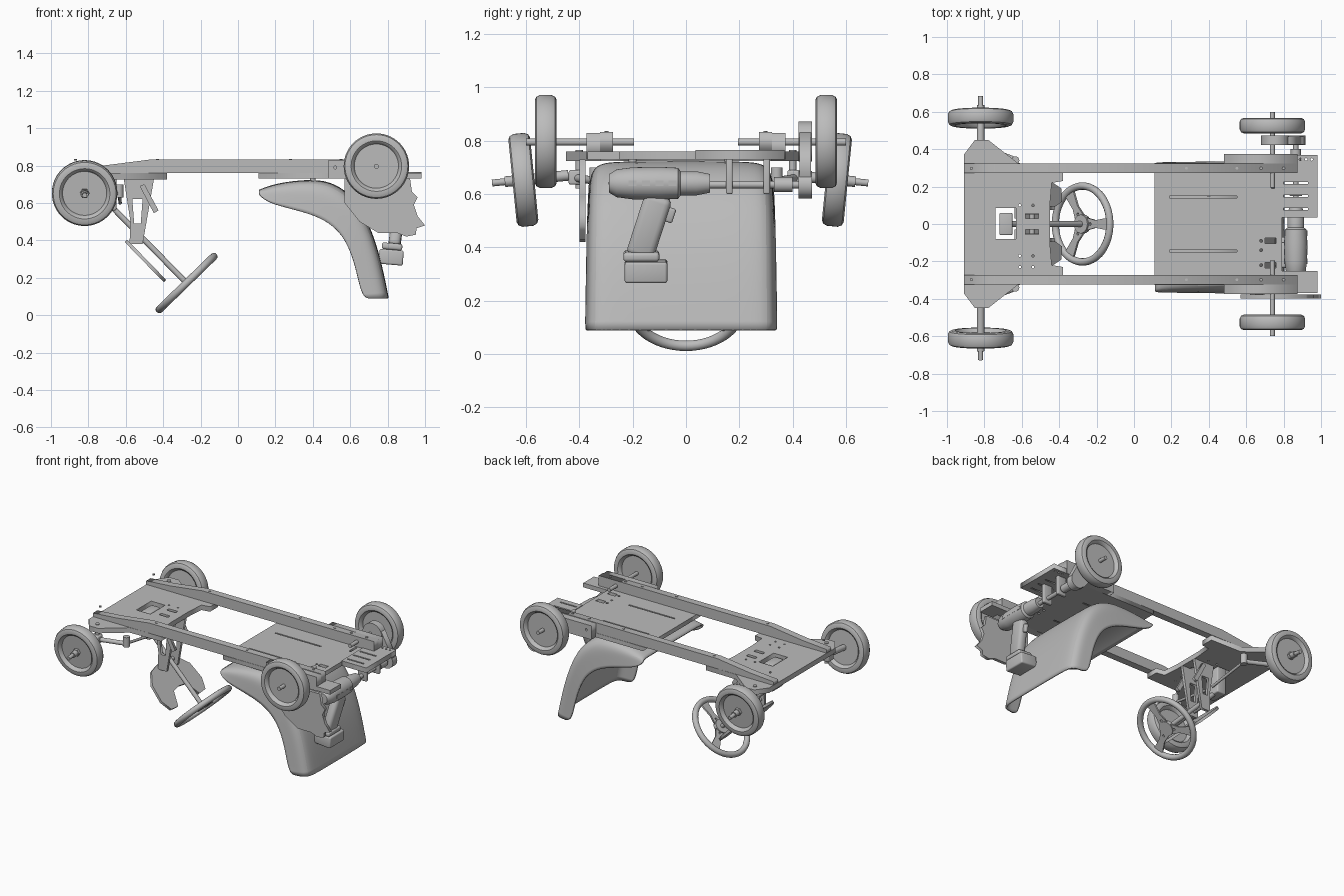
import bpy, bmesh, math
from mathutils import Vector, Matrix

if "Cube" in bpy.data.objects:
    bpy.data.objects.remove(bpy.data.objects["Cube"])

grey = bpy.data.materials.new("plain_grey")
grey.use_nodes = True
COL = (0.5, 0.5, 0.5, 1)
grey.diffuse_color = COL
grey.node_tree.nodes["Principled BSDF"].inputs["Base Color"].default_value = COL


def add(name, mesh, matrix=None, smooth=True):
    ob = bpy.data.objects.new(name, mesh)
    bpy.context.collection.objects.link(ob)
    if matrix:
        ob.matrix_world = matrix
    mesh.materials.clear()
    mesh.materials.append(grey)
    if smooth:
        bpy.ops.object.select_all(action='DESELECT')
        ob.select_set(True)
        bpy.context.view_layer.objects.active = ob
        bpy.ops.object.shade_smooth_by_angle(angle=math.radians(35))
    return ob


def from_bmesh(name, bm, matrix=None, smooth=True):
    bmesh.ops.recalc_face_normals(bm, faces=bm.faces)
    me = bpy.data.meshes.new(name)
    bm.to_mesh(me)
    bm.free()
    return add(name, me, matrix, smooth)


def box(name, x, y, z, bevel=0, matrix=None):
    """Box from three (low, high) ranges."""
    bm = bmesh.new()
    bmesh.ops.create_cube(bm, size=1)
    for v in bm.verts:
        v.co = [(r[0] + r[1]) / 2 + c * (r[1] - r[0]) for r, c in zip((x, y, z), v.co)]
    if bevel:
        bmesh.ops.bevel(bm, geom=bm.edges[:], offset=bevel, segments=3, affect='EDGES', profile=0.5)
    return from_bmesh(name, bm, matrix)


def aim(at, direction):
    return Matrix.Translation(at) @ Vector(direction).to_track_quat('Z', 'Y').to_matrix().to_4x4()


def lathe(name, profile, at, direction, sides=40):
    """Spin (radius, height) pairs about an axis."""
    bm = bmesh.new()
    vs = [bm.verts.new((r, 0, h)) for r, h in profile]
    es = [bm.edges.new(p) for p in zip(vs, vs[1:])]
    bmesh.ops.spin(bm, geom=vs + es, cent=(0, 0, 0), axis=(0, 0, 1), angle=math.tau, steps=sides, use_merge=True)
    bmesh.ops.remove_doubles(bm, verts=bm.verts, dist=1e-5)
    return from_bmesh(name, bm, aim(at, direction))


def rod(name, a, b, r, sides=20):
    d = Vector(b) - Vector(a)
    return lathe(name, [(0, 0), (r, 0), (r, d.length), (0, d.length)], a, d, sides)


def rect(x0, x1, y0, y1):
    return [(x0, y0), (x1, y0), (x1, y1), (x0, y1)]


def circle(x, y, r, n=12):
    return [(x + r * math.cos(math.tau * i / n), y + r * math.sin(math.tau * i / n)) for i in range(n)]


def plate(name, outline, holes, thick, matrix):
    """Flat sheet with holes, from filled 2D splines."""
    cu = bpy.data.curves.new(name, 'CURVE')
    cu.dimensions, cu.fill_mode, cu.extrude = '2D', 'BOTH', thick / 2
    for pts in [outline] + holes:
        sp = cu.splines.new('POLY')
        sp.points.add(len(pts) - 1)
        for p, c in zip(sp.points, pts):
            p.co = (c[0], c[1], 0, 1)
        sp.use_cyclic_u = True
    tmp = bpy.data.objects.new(name + "_curve", cu)
    bpy.context.collection.objects.link(tmp)
    bpy.context.view_layer.update()
    me = bpy.data.meshes.new_from_object(tmp.evaluated_get(bpy.context.evaluated_depsgraph_get()))
    bpy.data.objects.remove(tmp)
    return add(name, me, matrix, False)


def flat(z):
    return Matrix.Translation((0, 0, z))


def upright(y):
    return Matrix.Translation((0, y, 0)) @ Matrix.Rotation(math.pi / 2, 4, 'X')


def tilted(at, d):
    """Sheet whose local x runs along d and local y along world y."""
    d, w = Vector(d).normalized(), Vector((0, 1, 0))
    return Matrix.Translation(at) @ Matrix((d, w, d.cross(w))).transposed().to_4x4()


# Front floor board with winged corners and a rounded rear notch
half = [(-.45, .1), (-.44, .22), (-.38, .23), (-.38, .32), (-.62, .325), (-.78, .45), (-.85, .45), (-.91, .37)]
holes = [rect(-.74, -.63, -.08, .085), rect(-.58, -.51, .03, .055), rect(-.58, -.51, -.055, -.03)]
for x in (-.61, -.54):
    holes += [circle(x, y, .007) for y in (-.23, -.17, .1)]
holes += [circle(-.82, s * .4, .012) for s in (1, -1)]
plate("front_board", half + [(x, -y) for x, y in reversed(half)], holes, .035, flat(.742))

# Rear floor board and motor shelf
holes = [rect(.19, .55, y - .005, y + .005) for y in (.145, -.145)]
holes += [rect(.70, .76, y - .015, y + .015) for y in (-.09, -.22)]
holes += [rect(.735, .75, .19, .26)] + [circle(.68, y, .008) for y in (-.09, -.14, -.22)]
plate("rear_board", rect(.11, .79, -.325, .325), holes, .03, flat(.745))
box("rear_board_corner", (.785, .87), (-.325, -.25), (.73, .76))
holes = [rect(.80, .93, y - .005, y + .005) for y in (.08, .15, .22)]
holes += [circle(x, .345, .007) for x in (.89, .92, .95)]
plate("motor_shelf", rect(.785, .98, .035, .37), holes, .035, flat(.747))
box("rear_corner_shelf", (.86, .98), (-.37, -.25), (.73, .76))

# Side rails, tapered at the front, with rear axle blocks
for s, side in ((1, "left"), (-1, "right")):
    prof = [(-.91, .76), (.875, .76), (.875, .832), (-.47, .832), (-.72, .80), (-.91, .785)]
    plate(side + "_rail", prof, [], .05, upright(s * .298))
    plate(side + "_axle_block", rect(.48, .875, .73, .828), [circle(.52, .79, .008)], .052, upright(s * .347))
    for x in (-.87, -.43, .28, .55, .68, .8):
        rod(side + "_rail_bolt", (x, s * .298, .828), (x, s * .298, .836), .008, 10)

    # Wheels: one lathed tyre and recessed disc
    tyre = [(0, .018), (.118, .018), (.125, .034), (.135, .041), (.155, .041), (.168, .035), (.175, .02)]
    tyre += [(r, -h) for r, h in reversed(tyre)]
    lathe(side + "_rear_wheel", tyre, (.74, s * .526, .797), (0, s, 0), 56)
    rod(side + "_rear_axle", (.74, s * .195, .795), (.74, s * .60, .795), .013)
    lean = Vector((0, s, -.1)).normalized()
    hub = Vector((-.82, s * .588 - .022, .653))
    lathe(side + "_front_wheel", tyre, hub, lean, 56)
    rod(side + "_front_axle", hub - lean * .17, hub + lean * .07, .02)
    rod(side + "_axle_tip", hub + lean * .07, hub + lean * .118, .013)
    rod(side + "_hub_nut", hub + lean * .015, hub + lean * .035, .026, 6)

    # Steering knuckle and links
    rod(side + "_kingpin", (-.82, s * .40, .62), (-.82, s * .40, .765), .014)
    box(side + "_knuckle", (-.85, -.79), (s * .41 - .03, s * .41 + .03), (.635, .69), .008)
    rod(side + "_knuckle_arm", (-.81, s * .41, .66), (-.64, s * .345, .65), .015)
    rod(side + "_link_joint", (-.635, s * .34, .63), (-.635, s * .34, .70), .022)
    rod(side + "_tie_rod", (-.635, s * .34, .65), (-.63, s * .03, .60), .009)

    # Slotted column bracket and its brace
    arm = [(-.61, .725), (-.45, .725), (-.475, .58), (-.51, .38), (-.58, .38), (-.575, .5)]
    slot = [(-.565, .62), (-.51, .62), (-.52, .49), (-.555, .49)]
    plate(side + "_column_bracket", arm, [slot, circle(-.545, .42, .012)], .02, upright(s * .06))
    brace = [(-.525, .69), (-.50, .70), (-.425, .56), (-.45, .545)]
    plate(side + "_bracket_brace", brace, [], .02, upright(s * .085))

# Steering column, dash panel and steering wheel
axis = Vector((.70, 0, -.72)).normalized()
centre = Vector((-.275, 0, .172))
rod("steering_column", (-.67, 0, .575), centre, .015)
box("column_mount", (-.72, -.65), (-.06, .06), (.56, .75), .008)
rod("bracket_spacer", (-.545, -.07, .42), (-.545, .07, .42), .014)
lobe = [(.04, 0), (.05, .07), (.15, .12), (.145, .19), (.07, .225), (-.05, .21), (-.13, .14), (-.15, .05)]
plate("dash_panel", lobe + [(x, -y) for x, y in reversed(lobe[1:])], [], .018, tilted((-.495, 0, .29), axis))

ring = [(.203 + .02 * math.cos(a), .02 * math.sin(a)) for a in [math.tau * i / 12 for i in range(13)]]
lathe("steering_wheel_rim", ring, centre, axis, 56)
lathe("steering_wheel_hub", [(0, -.015), (.05, -.015), (.05, .012), (0, .012)], centre, axis, 32)
face = tilted(centre, Vector((.72, 0, .70)))
for i in range(3):
    spoke = [(.03, -.035), (.1, -.02), (.2, -.035), (.2, .035), (.1, .02), (.03, .035)]
    turn = Matrix.Rotation(i * math.tau / 3, 4, 'Z')
    plate("steering_wheel_spoke", spoke, [circle(.06, 0, .008)], .012, face @ turn)

# Moulded seat: flat shell with side flanges between an outer and a rim line
outer = [(.115, .665), (.20, .70), (.40, .725), (.52, .70), (.62, .62), (.68, .52), (.735, .38), (.775, .22), (.80, .09)]
rim = [(.112, .645), (.16, .60), (.30, .565), (.44, .525), (.53, .46), (.58, .39), (.62, .29), (.645, .18), (.67, .088)]
bm = bmesh.new()
rows = []
for i, (o, r) in enumerate(zip(outer, rim)):
    o, r = Vector(o), Vector(r)
    width = .335 + .014 * i / 8
    left = [(width + .006, 1), (width, .6), (width - .005, .3), (width - .025, .09), (width - .07, .01), (.12, 0)]
    section = [(y, f) for y, f in left] + [(-y, f) for y, f in reversed(left)]
    rows.append([])
    for y, f in section:
        p = o.lerp(r, f)
        rows[-1].append(bm.verts.new((p.x, y - .018, p.y)))
for a, b in zip(rows, rows[1:]):
    for j in range(len(a) - 1):
        bm.faces.new((a[j], a[j + 1], b[j + 1], b[j]))
seat = from_bmesh("seat_shell", bm)
m = seat.modifiers.new("smooth_shape", 'SUBSURF')
m.levels = m.render_levels = 2
m = seat.modifiers.new("thickness", 'SOLIDIFY')
m.thickness, m.offset = .012, 0
for y in (-.2, .16):
    rod("seat_bolt", (.40, y, .70), (.40, y, .745), .015)

# Ragged side guard beside the drive
guard = [(.57, .60), (.57, .73), (.92, .73), (.93, .66), (.96, .63), (.94, .59), (.96, .53), (1.0, .48),
         (.955, .465), (.95, .43), (.90, .42), (.85, .44), (.75, .44), (.65, .50)]
plate("side_guard", guard, [], .022, upright(-.388))

# Hand drill motor: body, chuck, grip and battery
body = [(0, -.29), (.035, -.288), (.052, -.26), (.06, -.2), (.062, -.1), (.058, -.03), (.045, -.02),
        (.045, .04), (.035, .09), (0, .09)]
lathe("drill_body", body, (.865, 0, .64), (0, 1, 0), 32)
for y in (-.2, -.15, -.1, -.05):
    for x in (.806, .924):
        box("drill_vent", (x - .003, x + .003), (y - .015, y + .015), (.63, .65))
lean = Matrix.Translation((.85, -.135, .48)) @ Matrix.Rotation(math.radians(-18), 4, 'X') @ Matrix.Rotation(math.radians(7), 4, 'Y')
box("drill_grip", (-.032, .032), (-.055, .05), (-.125, .12), .024, lean)
box("drill_trigger", (-.012, .012), (.04, .075), (.035, .09), .008, lean)
pack = Matrix.Translation((.82, -.15, .325)) @ Matrix.Rotation(math.radians(5), 4, 'Y')
box("battery_pack", (-.065, .065), (-.08, .08), (-.055, .025), .01, pack)
box("battery_shoe", (-.055, .055), (-.085, .05), (.025, .06), .012, pack)

# Drive shaft, bearings and gear case to the rear wheel
rod("drive_shaft", (.865, .08, .635), (.865, .47, .635), .014)
for y in (.15, .29):
    box("shaft_bearing", (.83, .90), (y, y + .025), (.60, .735), .006)
rod("shaft_coupling", (.865, .33, .635), (.865, .40, .635), .028)
rod("drive_gear", (.865, .422, .635), (.865, .472, .635), .052, 32)
rod("axle_gear", (.755, .422, .797), (.755, .472, .797), .075, 32)
case = [(.815, .605), (.91, .665), (.825, .83), (.69, .76)]
plate("gear_case", case, [], .044, upright(.447))
